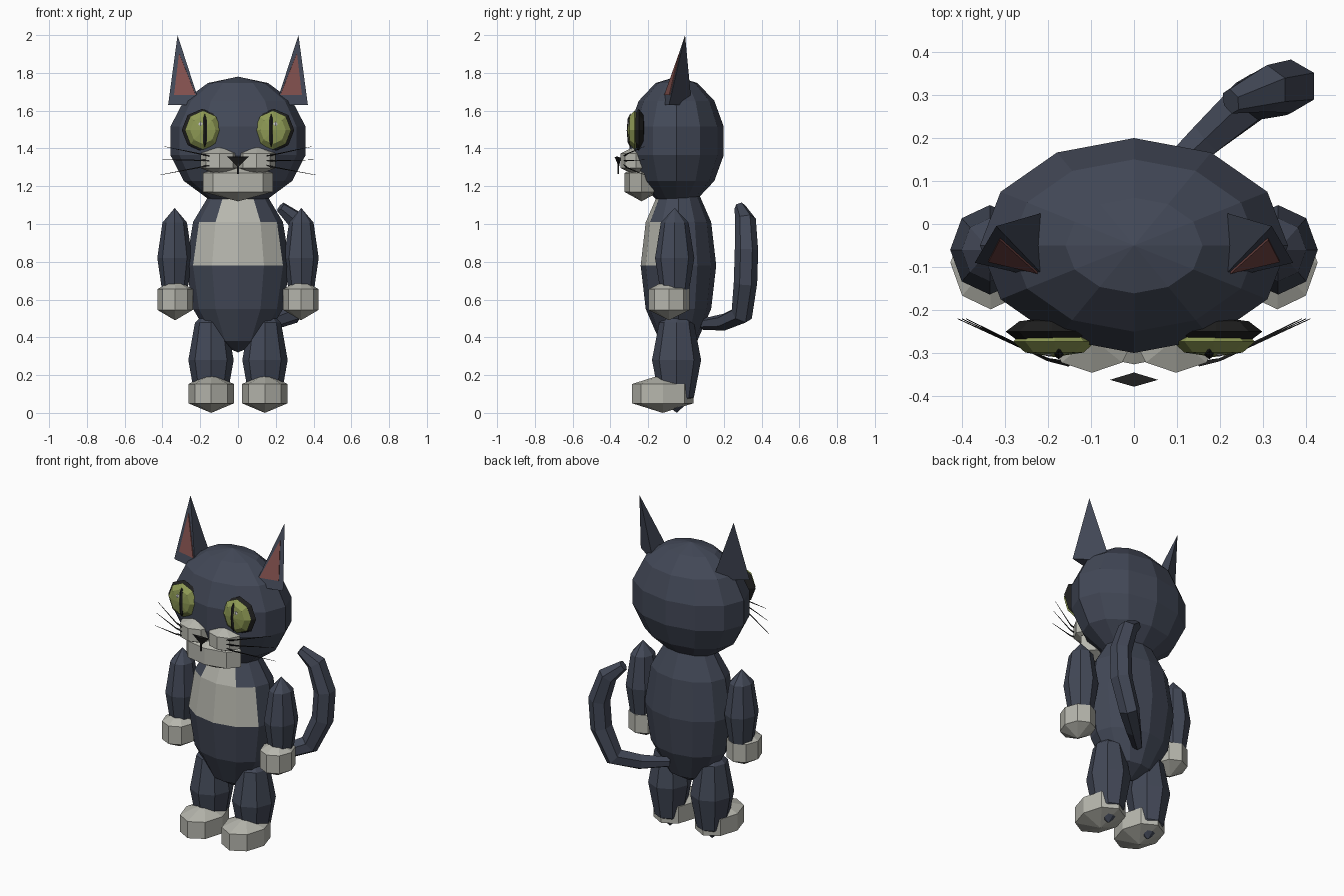
import bpy, bmesh, math
from mathutils import Vector, Matrix

if "Cube" in bpy.data.objects:
    bpy.data.objects.remove(bpy.data.objects["Cube"])


def mat(name, r, g, b):
    m = bpy.data.materials.new(name)
    m.diffuse_color = (r, g, b, 1)
    m.use_nodes = True
    m.node_tree.nodes["Principled BSDF"].inputs["Base Color"].default_value = m.diffuse_color
    return m


FUR = mat("slate fur", 0.055, 0.065, 0.095)
WHITE = mat("pale fur", 0.47, 0.47, 0.42)
GREEN = mat("eye green", 0.27, 0.32, 0.09)
PINK = mat("ear pink", 0.22, 0.08, 0.075)
BLACK = mat("black", 0.014, 0.014, 0.014)
GLINT = mat("eye glint", 0.55, 0.55, 0.55)


def finish(name, bm, *mats):
    bmesh.ops.recalc_face_normals(bm, faces=bm.faces)
    me = bpy.data.meshes.new(name)
    bm.to_mesh(me)
    bm.free()
    for m in mats:
        me.materials.append(m)
    ob = bpy.data.objects.new(name, me)
    bpy.context.collection.objects.link(ob)
    return ob


def ball(name, loc, rad, segs, rings, *mats, axis_y=False):
    """Faceted ellipsoid, poles on z (or on y)."""
    bm = bmesh.new()
    bmesh.ops.create_uvsphere(bm, u_segments=segs, v_segments=rings, radius=1)
    if axis_y:
        bm.transform(Matrix.Rotation(math.pi / 2, 4, 'X'))
    bm.transform(Matrix.Translation(loc) @ Matrix.Diagonal((*rad, 1)))
    return finish(name, bm, *mats)


def hull(name, pts, m):
    bm = bmesh.new()
    for p in pts:
        bm.verts.new(p)
    bmesh.ops.convex_hull(bm, input=bm.verts)
    return finish(name, bm, m)


def tube(name, path, radii, sides, m):
    """Faceted tube that follows a path."""
    bm = bmesh.new()
    pts = [Vector(p) for p in path]
    rings = []
    for i, (p, r) in enumerate(zip(pts, radii)):
        d = (pts[min(i + 1, len(pts) - 1)] - pts[max(i - 1, 0)]).normalized()
        u = d.cross(Vector((0.5, -0.85, 0))).normalized()
        v = d.cross(u)
        angs = [2 * math.pi * k / sides for k in range(sides)]
        rings.append([bm.verts.new(p + r * (u * math.cos(a) + v * math.sin(a)))
                      for a in angs])
    for a, b in zip(rings, rings[1:]):
        for k in range(sides):
            j = (k + 1) % sides
            bm.faces.new((a[k], a[j], b[j], b[k]))
    bm.faces.new(rings[0])
    bm.faces.new(rings[-1])
    return finish(name, bm, m)


# head
ball("head", (0, -0.05, 1.44), (0.367, 0.256, 0.34), 12, 7, FUR)

# body with a pale bib chosen by height and angle from the front
BC, BR = Vector((0, -0.04, 0.78)), (0.275, 0.2, 0.46)
body = ball("body", BC, BR, 12, 6, FUR, WHITE)
for f in body.data.polygons:
    p = f.center - BC
    ang = math.degrees(abs(math.atan2(p.x / BR[0], -p.y / BR[1])))
    lower = 0 < p.z < 0.22 and ang < 60
    upper = 0.24 < p.z < 0.4 and ang < 30
    f.material_index = 1 if lower or upper else 0

# tail
tube("tail",
     [(0.05, 0.09, 0.47), (0.17, 0.2, 0.48), (0.28, 0.295, 0.52),
      (0.355, 0.315, 0.69), (0.365, 0.32, 0.86), (0.31, 0.315, 1.02),
      (0.225, 0.285, 1.09)],
     [0.03, 0.045, 0.058, 0.062, 0.062, 0.055, 0.03], 6, FUR)

# chin
ball("chin", (0, -0.235, 1.22), (0.215, 0.105, 0.1), 8, 3, WHITE)

for s, side in ((-1, "left"), (1, "right")):
    # limbs
    ball(side + "_arm", (s * 0.335, -0.06, 0.82), (0.092, 0.104, 0.265), 8, 4, FUR)
    ball(side + "_hand", (s * 0.333, -0.09, 0.6), (0.108, 0.125, 0.11), 8, 3, WHITE)
    ball(side + "_leg", (s * 0.143, -0.05, 0.28), (0.12, 0.13, 0.28), 8, 4, FUR)
    ball(side + "_foot", (s * 0.142, -0.123, 0.102), (0.14, 0.188, 0.102), 8, 3, WHITE)

    # ear and its inner plate
    tip = Vector((s * 0.32, -0.005, 2.0))
    inner = Vector((s * 0.2, -0.13, 1.63))
    outer = Vector((s * 0.37, -0.09, 1.63))
    hull(side + "_ear", [tip, inner, outer, (s * 0.2, 0.03, 1.63)], FUR)
    n = (inner - tip).cross(outer - tip).normalized()
    n *= -1 if n.y > 0 else 1
    weights = ((0.74, 0.13, 0.13), (0.14, 0.82, 0.04), (0.14, 0.15, 0.71))
    tri = [tip * a + inner * b + outer * c for a, b, c in weights]
    hull(side + "_inner_ear", [p + n * h for p in tri for h in (-0.002, 0.005)], PINK)

    # eye
    ball(side + "_eye_rim", (s * 0.19, -0.25, 1.497), (0.108, 0.034, 0.113),
         8, 4, BLACK, axis_y=True)
    ball(side + "_eye", (s * 0.185, -0.273, 1.497), (0.096, 0.036, 0.104),
         8, 4, GREEN, axis_y=True)
    ball(side + "_pupil", (s * 0.175, -0.295, 1.495), (0.015, 0.019, 0.09),
         6, 4, BLACK)
    ball(side + "_eye_glint", (s * 0.198, -0.3, 1.528), (0.013, 0.008, 0.013),
         6, 4, GLINT)

    # muzzle lobe and whiskers
    ball(side + "_muzzle", (s * 0.098, -0.265, 1.335), (0.115, 0.093, 0.078),
         8, 3, WHITE)
    for i, (z0, z1, x1) in enumerate(((1.36, 1.41, 0.39), (1.335, 1.34, 0.40),
                                      (1.31, 1.26, 0.41))):
        tube(f"{side}_whisker_{i}", [(s * 0.15, -0.325, z0), (s * 0.2, -0.315, z0 + (z1 - z0) * 0.2),
                                     (s * x1, -0.22, z1)],
             [0.007, 0.004, 0.001], 3, BLACK)

# nose and mouth line
hull("nose", [(-0.056, -0.362, 1.357), (0.056, -0.362, 1.357),
              (0, -0.378, 1.355), (0, -0.355, 1.3), (0, -0.345, 1.35)], BLACK)
hull("mouth_line", [(x, y, z) for x in (-0.004, 0.004)
                    for y in (-0.362, -0.354) for z in (1.265, 1.32)], BLACK)
